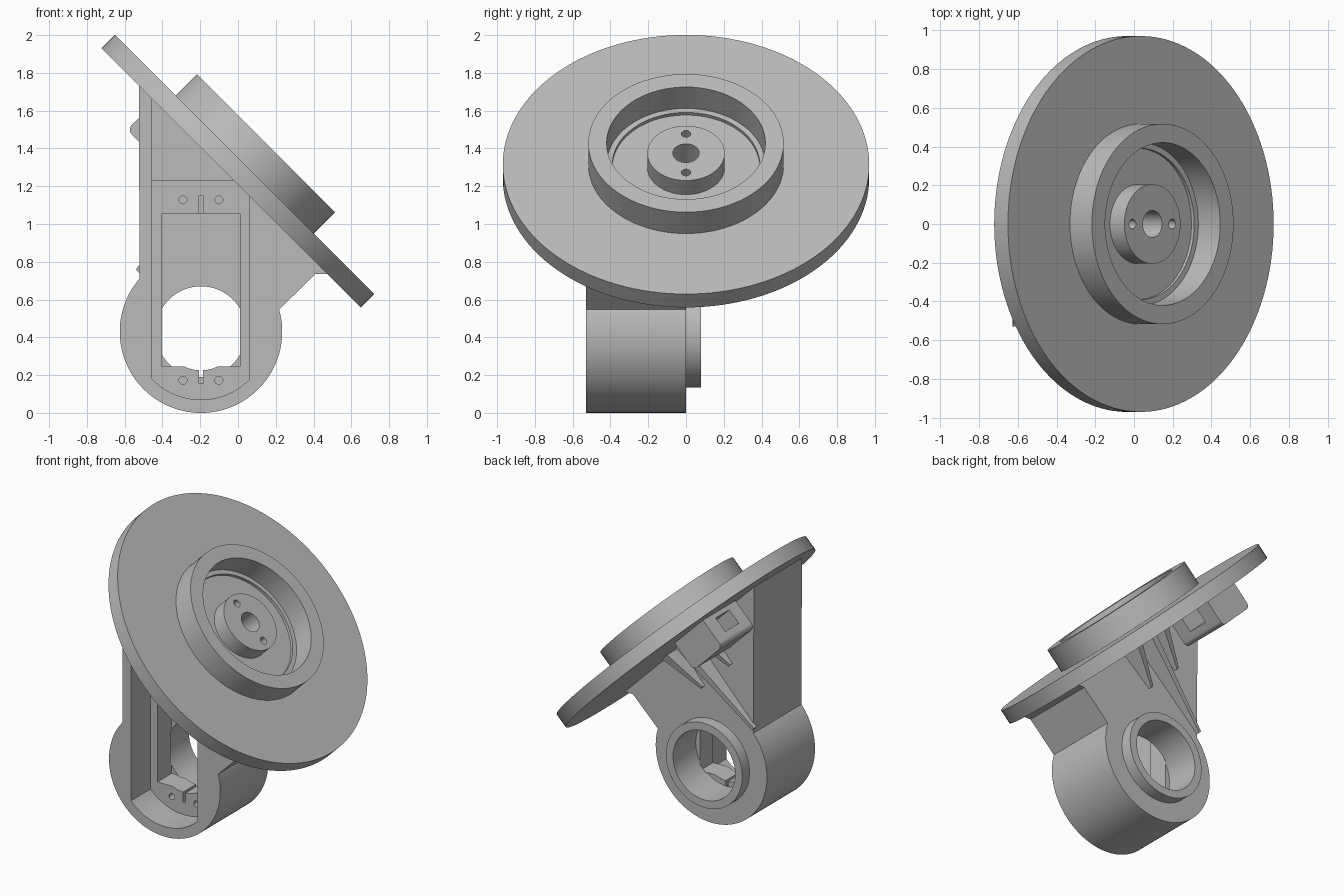
import bpy, bmesh
from math import sin, cos, radians, pi
from mathutils import Matrix

if "Cube" in bpy.data.objects:
    bpy.data.objects.remove(bpy.data.objects["Cube"], do_unlink=True)

GREY = (0.5, 0.5, 0.5, 1)
grey = bpy.data.materials.new("plain grey")
grey.use_nodes = True
grey.diffuse_color = GREY
grey.node_tree.nodes["Principled BSDF"].inputs["Base Color"].default_value = GREY

# Frame of the tilted table: local z is its axis, local z = 0 its upper face
TILT = Matrix.Translation((0.035, 0, 1.315)) @ Matrix.Rotation(radians(45), 4, 'Y')
BX, BZ = -0.196, 0.43   # barrel centre


def finish(name, bm, matrix=None):
    if matrix:
        bm.transform(matrix)
    bmesh.ops.recalc_face_normals(bm, faces=bm.faces[:])
    mesh = bpy.data.meshes.new(name)
    bm.to_mesh(mesh)
    bm.free()
    mesh.materials.append(grey)
    ob = bpy.data.objects.new(name, mesh)
    bpy.context.collection.objects.link(ob)
    return ob


def prism(name, points, y0, y1, matrix=None):
    """Outline in x and z, extruded along y."""
    bm = bmesh.new()
    a, b = [[bm.verts.new((x, y, z)) for x, z in points] for y in (y0, y1)]
    bm.faces.new(a)
    bm.faces.new(b[::-1])
    for i in range(len(a)):
        j = (i + 1) % len(a)
        bm.faces.new((a[i], b[i], b[j], a[j]))
    return finish(name, bm, matrix)


def box(name, x0, x1, y0, y1, z0, z1, matrix=None):
    return prism(name, [(x0, z0), (x1, z0), (x1, z1), (x0, z1)], y0, y1, matrix)


def arc(radius, start, end, n=64, cx=BX, cz=BZ):
    steps = [radians(start + (end - start) * i / n) for i in range(n + 1)]
    return [(cx + radius * cos(t), cz + radius * sin(t)) for t in steps]


def disc(name, cx, cz, radius, y0, y1, n=48):
    return prism(name, arc(radius, 0, 360, n, cx, cz)[:-1], y0, y1)


def lathe(name, profile, matrix, n=128):
    """Closed ring profile of radius and height, turned about z."""
    bm = bmesh.new()
    rings = [[bm.verts.new((r * cos(2 * pi * i / n), r * sin(2 * pi * i / n), z))
              for r, z in profile] for i in range(n)]
    for i in range(n):
        a, b = rings[i], rings[(i + 1) % n]
        for j in range(len(profile)):
            k = (j + 1) % len(profile)
            bm.faces.new((a[j], b[j], b[k], a[k]))
    return finish(name, bm, matrix)


def cut(ob, cutter):
    mod = ob.modifiers.new("cut", 'BOOLEAN')
    mod.operation = 'DIFFERENCE'
    mod.solver = 'EXACT'
    mod.object = cutter
    bpy.context.view_layer.objects.active = ob
    bpy.ops.object.modifier_apply(modifier=mod.name)
    bpy.data.objects.remove(cutter, do_unlink=True)


def smooth(ob):
    bpy.ops.object.select_all(action='DESELECT')
    ob.select_set(True)
    bpy.context.view_layer.objects.active = ob
    bpy.ops.object.shade_smooth_by_angle(angle=radians(30))


# Round table with raised rim, stepped recess, central boss and bore
table = lathe("tilted_table", [
    (0.07, -0.1), (0.97, -0.1), (0.97, 0), (0.517, 0), (0.517, 0.16), (0.42, 0.16),
    (0.42, 0), (0.39, 0), (0.39, -0.02), (0.205, -0.02), (0.205, 0.085), (0.07, 0.085)], TILT)
for u in (-0.145, 0.145):
    bm = bmesh.new()
    bmesh.ops.create_cone(bm, cap_ends=True, segments=24, radius1=0.025, radius2=0.025, depth=0.5)
    cut(table, finish("pin_cutter", bm, TILT @ Matrix.Translation((u, 0, 0))))

# Bracket: barrel below, web rising to the underside of the table
TOP = 1.23
body = prism("bracket_body", arc(0.43, 139.1, 375.8, 96) + [
    (0.41, 0.735), (TOP - 0.735, 0.735), (-0.525, TOP + 0.525)], -0.53, 0)

# Front pocket, deeper above the mounting plate
pocket = arc(0.36, -136.2, -44.8, 32)
left, right = pocket[0][0], pocket[-1][0]
cut(body, prism("pocket_cutter", pocket + [(right, 1.4 - right), (left, 1.4 - left)], -0.6, -0.315))
cut(body, prism("upper_cutter", [(left, 1.23), (right, 1.23), (right, 1.4 - right),
                                 (left, 1.4 - left)], -0.4, -0.16))

# Motor window, shaft opening and screw holes
cut(body, box("window_cutter", -0.402, 0.01, -0.4, -0.16, 0.245, 1.055))
cut(body, disc("relief_cutter", BX, 0.425, 0.2, -0.4, -0.1))
cut(body, disc("bore_cutter", BX, BZ, 0.24, -0.17, 0.1, 96))
for z in (0.172, 1.128):
    for side in (-1, 1):
        cut(body, disc("screw_cutter", BX + side * 0.095, z, 0.021, -0.4, -0.17, 20))
for z0, z1 in ((0.155, 0.26), (1.04, 1.15)):
    cut(body, box("slot_cutter", BX - 0.01, BX + 0.01, -0.4, -0.17, z0, z1))

# Bearing collar on the back of the barrel
collar = lathe("bearing_collar", [(0.24, -0.01), (0.295, -0.01), (0.295, 0.08), (0.24, 0.08)],
               Matrix.Translation((BX, 0, BZ)) @ Matrix.Rotation(radians(-90), 4, 'X'), 96)

# Tapered ribs between the back of the web and the table
for name, u, length in (("long_rib", 0, 0.7), ("upper_rib", -0.15, 0.29), ("lower_rib", 0.15, 0.29)):
    bm = bmesh.new()
    for w, h, z in ((0.04, 0.14, -0.095), (0.015, 0.02, -0.1 - length)):
        for x, y in ((-w, -0.01), (w, -0.01), (w * 0.7, h), (-w * 0.7, h)):
            bm.verts.new((u + x, y, z))
    bmesh.ops.convex_hull(bm, input=bm.verts[:])
    bmesh.ops.dissolve_limit(bm, angle_limit=0.01, verts=bm.verts[:], edges=bm.edges[:])
    finish(name, bm, TILT)

# Cable loop hanging under the table, with rounded lower edges
R = 0.035
loop = prism("cable_loop", [(-0.57, -0.09), (-0.26, -0.09)]
             + arc(R, 0, -90, 8, -0.26 - R, -0.31 + R)
             + arc(R, -90, -180, 8, -0.57 + R, -0.31 + R), 0.08, 0.44, TILT)
cut(loop, box("loop_cutter", -0.7, -0.1, 0.18, 0.33, -0.235, -0.13, TILT))

for ob in (table, body, collar, loop):
    smooth(ob)
